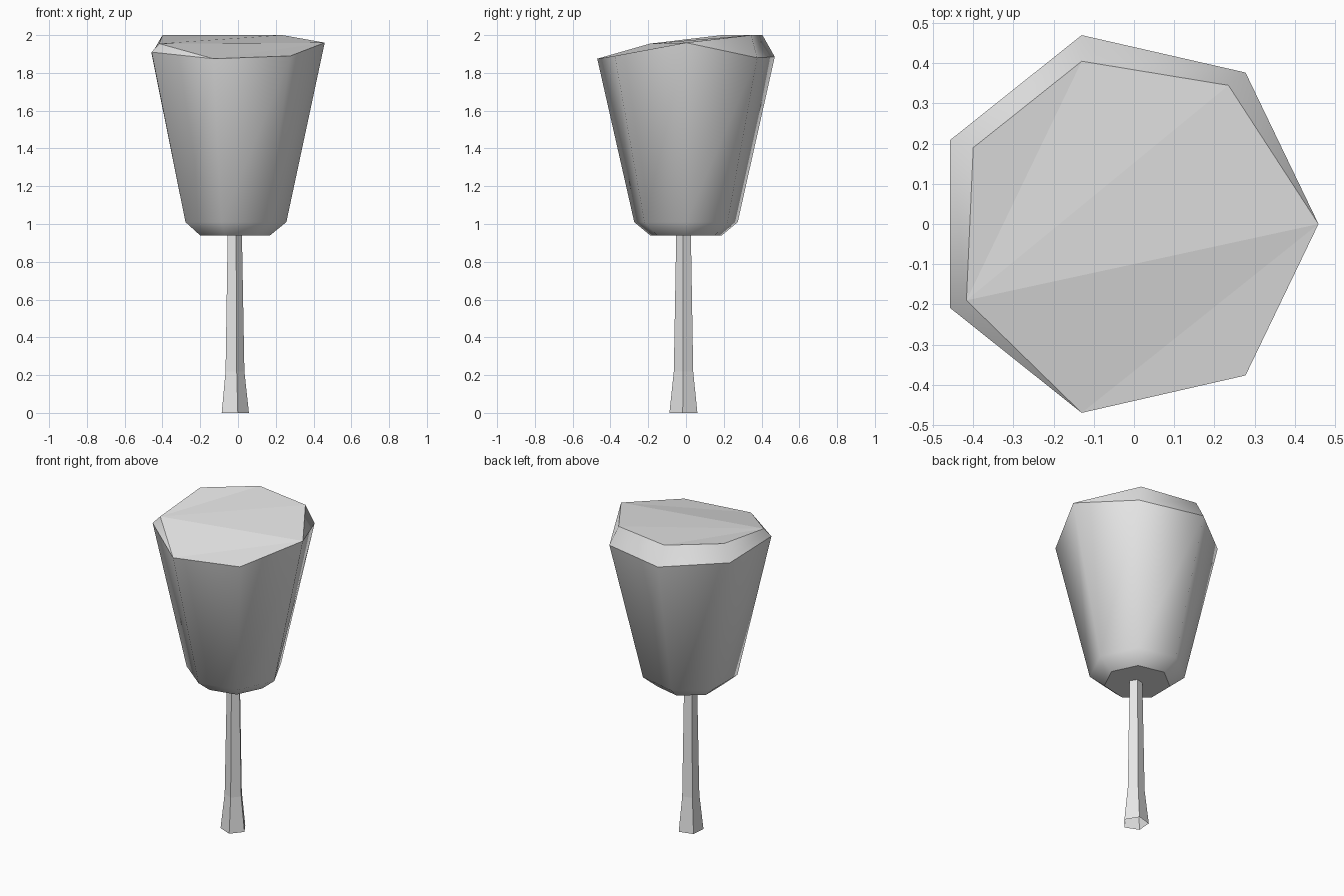
import bpy, bmesh
from math import cos, sin, radians, tau

cube = bpy.data.objects.get("Cube")
if cube:
    bpy.data.objects.remove(cube, do_unlink=True)

grey = bpy.data.materials.new("light grey")
grey.use_nodes = True
grey.diffuse_color = (0.8, 0.8, 0.8, 1)
grey.node_tree.nodes["Principled BSDF"].inputs["Base Color"].default_value = (0.8, 0.8, 0.8, 1)


def ring(bm, sides, radius, centre, heights, turn=0.0):
    """Add a regular ring of vertices, one height for each corner."""
    return [bm.verts.new((centre[0] + radius * cos(turn + tau * k / sides),
                          centre[1] + radius * sin(turn + tau * k / sides),
                          heights[k])) for k in range(sides)]


def bridge(bm, low, high, smooth):
    """Join two rings, dropping corners that the rings share."""
    n = len(low)
    for k in range(n):
        j = (k + 1) % n
        corners = list(dict.fromkeys((low[k], low[j], high[j], high[k])))
        if len(corners) > 2:
            bm.faces.new(corners).smooth = smooth


def sharpen(bm, loop):
    for a, b in zip(loop, loop[1:] + loop[:1]):
        edge = bm.edges.get((a, b))
        if edge:
            edge.smooth = False


def finish(bm, name):
    bmesh.ops.recalc_face_normals(bm, faces=bm.faces)
    mesh = bpy.data.meshes.new(name)
    bm.to_mesh(mesh)
    bm.free()
    mesh.materials.append(grey)
    bpy.context.collection.objects.link(bpy.data.objects.new(name, mesh))


# Crown: seven-sided tapering body with a slanted rim
bm = bmesh.new()
base = ring(bm, 7, 0.195, (-0.025, 0), [0.94] * 7)
shoulder = ring(bm, 7, 0.281, (-0.025, 0), [1.01] * 7)
rim = ring(bm, 7, 0.482, (-0.023, 0), (1.96, 1.88, 1.885, 1.9, 1.91, 1.875, 1.89))

# Crown top: chamfered only along the back and one side
top = list(rim)
for k, co in {1: (0.235, 0.345, 2), 2: (-0.13, 0.405, 2),
              3: (-0.40, 0.19, 2), 4: (-0.417, -0.19, 1.955)}.items():
    top[k] = bm.verts.new(co)

bm.faces.new(base[::-1])
bridge(bm, base, shoulder, True)
bridge(bm, shoulder, rim, True)
bridge(bm, rim, top, True)
for a, b, c in ((4, 3, 2), (4, 2, 1), (4, 1, 0), (4, 0, 5), (5, 0, 6)):
    bm.faces.new((top[a], top[c], top[b])).smooth = False
for loop in (base, rim, top):
    sharpen(bm, loop)
finish(bm, "crown")

# Trunk: five-sided, flared at the foot, open underneath
bm = bmesh.new()
rings = [ring(bm, 5, r, (-0.02, -0.012), [z] * 5, radians(-76))
         for r, z in ((0.078, 0), (0.054, 0.22), (0.041, 0.94))]
for low, high in zip(rings, rings[1:]):
    bridge(bm, low, high, False)
bm.faces.new(rings[-1])
finish(bm, "trunk")
